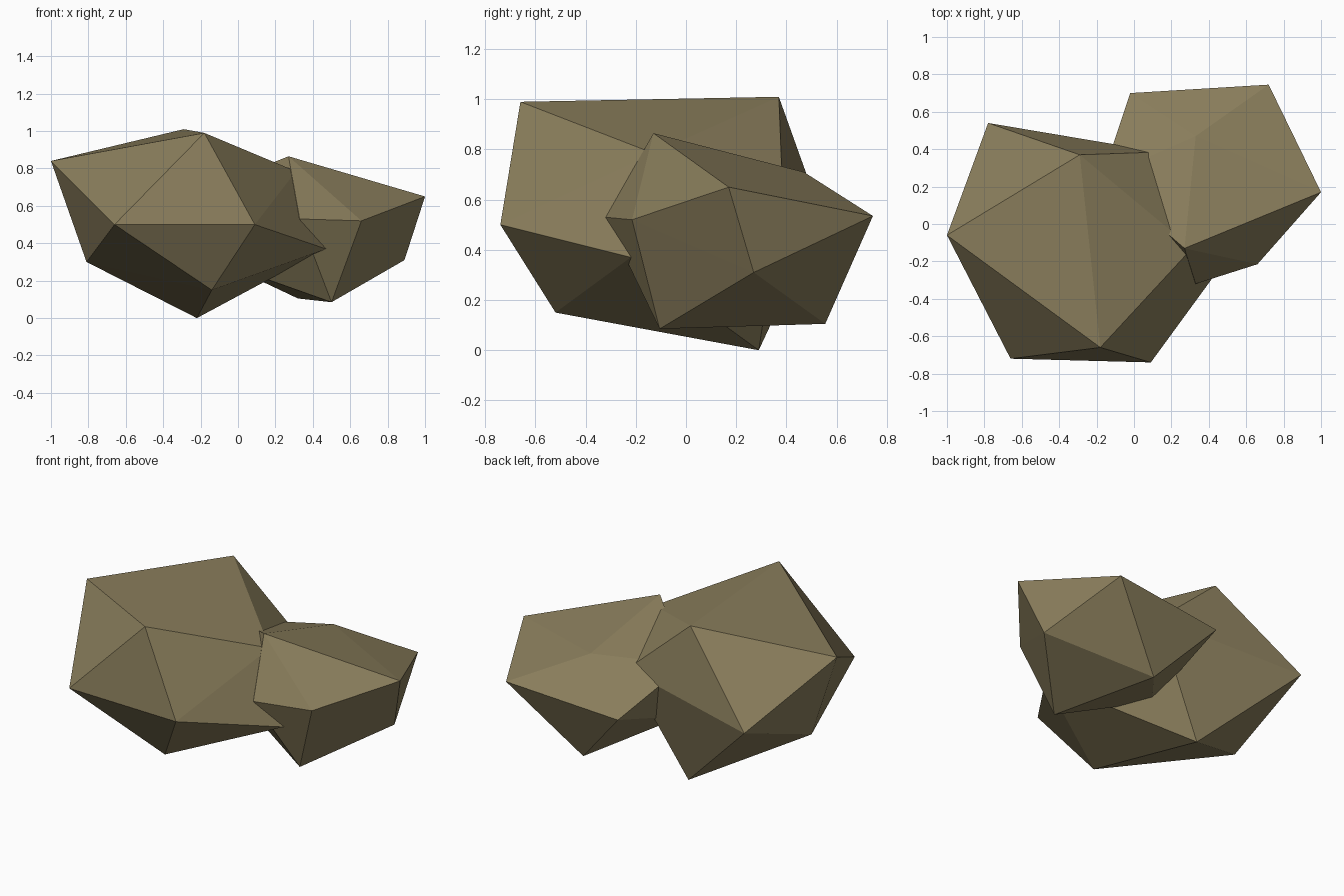
import bpy
import bmesh

cube = bpy.data.objects.get("Cube")
if cube:
    bpy.data.objects.remove(cube, do_unlink=True)

# One earthy stone colour
stone = bpy.data.materials.new("olive_brown_stone")
stone.use_nodes = True
colour = (0.25, 0.205, 0.105, 1.0)
stone.diffuse_color = colour
bsdf = stone.node_tree.nodes["Principled BSDF"]
bsdf.inputs["Base Color"].default_value = colour
bsdf.inputs["Roughness"].default_value = 0.9


def make_rock(name, top, upper, lower, bottom):
    """Twenty-sided boulder: a top point, two staggered rings of five, a bottom point."""
    bm = bmesh.new()
    tip, base = bm.verts.new(top), bm.verts.new(bottom)
    up = [bm.verts.new(p) for p in upper]
    low = [bm.verts.new(p) for p in lower]
    for i in range(5):
        j = (i + 1) % 5
        bm.faces.new((tip, up[i], up[j]))
        bm.faces.new((up[i], low[i], up[j]))
        bm.faces.new((low[i], low[j], up[j]))
        bm.faces.new((base, low[j], low[i]))
    bmesh.ops.recalc_face_normals(bm, faces=bm.faces)
    mesh = bpy.data.meshes.new(name)
    bm.to_mesh(mesh)
    bm.free()
    mesh.materials.append(stone)
    rock = bpy.data.objects.new(name, mesh)
    bpy.context.collection.objects.link(rock)
    return rock


# Large boulder
make_rock(
    "large_rock",
    top=(-0.18, -0.66, 0.99),
    upper=[(-1.0, -0.06, 0.84), (-0.66, -0.72, 0.5), (0.09, -0.74, 0.5),
           (0.31, -0.13, 0.785), (-0.29, 0.37, 1.01)],
    lower=[(-0.81, -0.08, 0.3), (-0.14, -0.52, 0.15), (0.47, -0.22, 0.37),
           (0.14, 0.385, 0.63), (-0.78, 0.54, 0.535)],
    bottom=(-0.22, 0.29, 0.0),
)

# Smaller boulder leaning into it
make_rock(
    "small_rock",
    top=(0.27, -0.13, 0.865),
    upper=[(0.66, -0.215, 0.52), (1.0, 0.17, 0.65), (0.33, 0.47, 0.71),
           (-0.17, 0.25, 0.69), (0.33, -0.32, 0.53)],
    lower=[(0.89, 0.27, 0.31), (0.72, 0.745, 0.535), (-0.02, 0.7, 0.476),
           (-0.05, 0.1, 0.28), (0.5, -0.105, 0.085)],
    bottom=(0.32, 0.555, 0.105),
)
